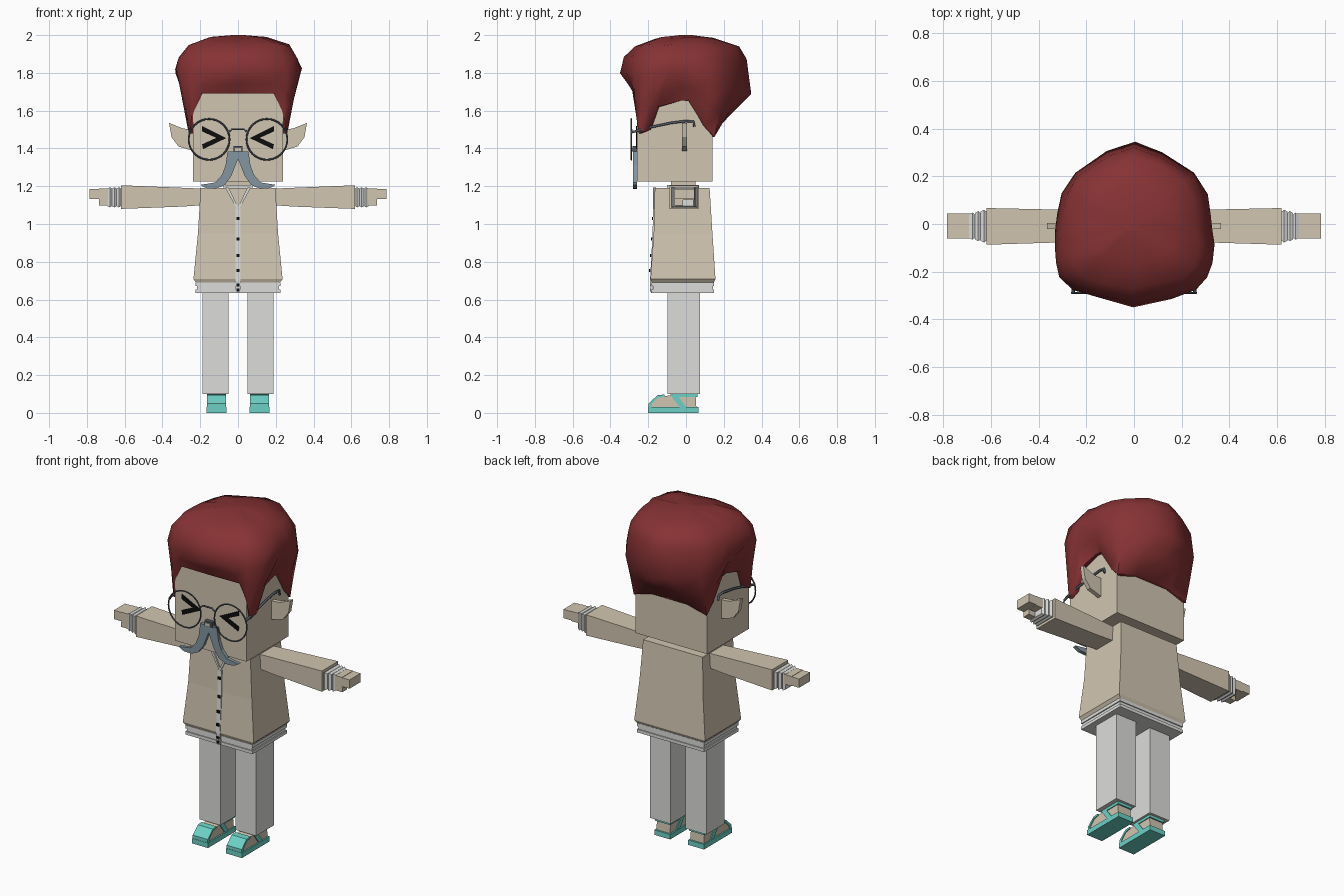
import bpy, bmesh, random
from mathutils import Vector

random.seed(4)
cube = bpy.data.objects.get("Cube")
if cube:
    bpy.data.objects.remove(cube, do_unlink=True)


def material(name, r, g, b):
    m = bpy.data.materials.new(name)
    m.use_nodes = True
    m.diffuse_color = (r, g, b, 1)
    m.node_tree.nodes["Principled BSDF"].inputs["Base Color"].default_value = (r, g, b, 1)
    return m


BEIGE = material("warm beige", 0.64, 0.56, 0.44)
GREY = material("pale grey", 0.72, 0.72, 0.71)
RED = material("dark red", 0.24, 0.032, 0.034)
TEAL = material("teal", 0.15, 0.64, 0.56)
SLATE = material("slate blue", 0.23, 0.30, 0.35)
METAL = material("dark metal", 0.08, 0.10, 0.125)
BLACK = material("black", 0.004, 0.004, 0.004)


def finish(obj, mat, mirror):
    obj.data.materials.append(mat)
    if mirror:
        obj.modifiers.new("Mirror", 'MIRROR')
    return obj


def loft(name, rings, mat, mirror=False, caps=True):
    """Skin a row of equal-length point rings."""
    bm = bmesh.new()
    rows = [[bm.verts.new(p) for p in ring] for ring in rings]
    n = len(rows[0])
    for a, b in zip(rows, rows[1:]):
        for i in range(n):
            j = (i + 1) % n
            bm.faces.new((a[i], a[j], b[j], b[i]))
    if caps:
        bm.faces.new(rows[0])
        bm.faces.new(rows[-1])
    bmesh.ops.recalc_face_normals(bm, faces=bm.faces)
    me = bpy.data.meshes.new(name)
    bm.to_mesh(me)
    bm.free()
    obj = bpy.data.objects.new(name, me)
    bpy.context.collection.objects.link(obj)
    return finish(obj, mat, mirror)


def prism(name, pts, axis, a, b, mat, mirror=False):
    """Extrude an outline: (y, z) along x, or (x, z) along y."""
    place = (lambda p, d: (d, p[0], p[1])) if axis == 'x' else (lambda p, d: (p[0], d, p[1]))
    return loft(name, [[place(p, d) for p in pts] for d in (a, b)], mat, mirror)


def rect_z(z, x0, x1, y0, y1):
    return [(x0, y0, z), (x1, y0, z), (x1, y1, z), (x0, y1, z)]


def rect_x(x, y0, y1, z0, z1):
    return [(x, y0, z0), (x, y1, z0), (x, y1, z1), (x, y0, z1)]


def box(name, x0, x1, y0, y1, z0, z1, mat, mirror=False):
    return loft(name, [rect_z(z, x0, x1, y0, y1) for z in (z0, z1)], mat, mirror)


def wire(name, pts, radius, mat, mirror=False):
    cu = bpy.data.curves.new(name, 'CURVE')
    cu.dimensions = '3D'
    cu.bevel_depth = radius
    cu.bevel_resolution = 1
    cu.use_fill_caps = True
    sp = cu.splines.new('POLY')
    sp.points.add(len(pts) - 1)
    for q, p in zip(sp.points, pts):
        q.co = (*p, 1)
    obj = bpy.data.objects.new(name, cu)
    bpy.context.collection.objects.link(obj)
    return finish(obj, mat, mirror)


# Head and neck
box("head", -0.238, 0.238, -0.26, 0.14, 1.225, 1.78, BEIGE)
box("neck", -0.065, 0.065, -0.08, 0.05, 1.17, 1.24, BEIGE)
prism("ear", [(0.23, 1.50), (0.29, 1.505), (0.365, 1.535), (0.352, 1.46), (0.315, 1.41),
              (0.23, 1.385)], 'y', -0.022, 0.004, BEIGE, True)

# Squeezed-shut eyes
prism("eye", [(0.062, 1.455), (0.19, 1.518), (0.19, 1.49), (0.115, 1.456), (0.19, 1.422),
              (0.185, 1.396)], 'y', -0.266, -0.259, BLACK, True)

# Nose and moustache
box("nose_outline", -0.025, 0.025, -0.284, -0.259, 1.38, 1.412, METAL)
box("nose", -0.016, 0.016, -0.289, -0.259, 1.386, 1.403, BEIGE)
prism("moustache", [(0, 1.385), (0.055, 1.385), (0.066, 1.31), (0.085, 1.26), (0.12, 1.22),
                    (0.20, 1.207), (0.165, 1.188), (0.115, 1.186), (0.07, 1.207),
                    (0.035, 1.255), (0.0, 1.345)], 'y', -0.28, -0.259, SLATE, True)

# Glasses
bpy.ops.mesh.primitive_torus_add(major_segments=32, minor_segments=6, major_radius=0.108,
                                 minor_radius=0.0045)
lens = bpy.context.object
lens.name = "glasses_rim"
for v in lens.data.vertices:
    x, y, z = v.co
    v.co = (x + 0.153, z - 0.289, y + 1.448)
finish(lens, METAL, True)
lens.data.flip_normals()
wire("glasses_bridge", [(-0.052, -0.289, 1.485), (-0.03, -0.289, 1.502), (0.03, -0.289, 1.502),
                        (0.052, -0.289, 1.485)], 0.005, METAL)
wire("glasses_temple", [(0.255, -0.289, 1.485), (0.256, -0.20, 1.51), (0.25, -0.08, 1.535),
                        (0.247, 0.0, 1.545), (0.247, 0.04, 1.542), (0.247, 0.044, 1.515)],
     0.007, METAL, True)

# Hair: half outlines from the brow round to the nape, mirrored into full rings
hem = [(0, -.275, 1.69), (.20, -.272, 1.69), (.242, -.268, 1.6), (.255, -.25, 1.48),
       (.265, -.2, 1.5), (.26, -.15, 1.62), (.255, -.02, 1.655), (.255, .02, 1.65),
       (.25, .10, 1.52), (.243, .15, 1.46), (.12, .16, 1.5), (0, .16, 1.5)]
bulge = [(0, -.345, 1.8), (.16, -.31, 1.8), (.255, -.28, 1.8), (.31, -.225, 1.8),
         (.333, -.16, 1.82), (.333, -.09, 1.82), (.325, -.02, 1.8), (.32, .04, 1.78),
         (.305, .13, 1.75), (.25, .215, 1.72), (.12, .305, 1.7), (0, .345, 1.69)]


def full(half):
    pts = [Vector(p) for p in half]
    return pts + [Vector((-p.x, p.y, p.z)) for p in reversed(pts[1:-1])]


def shrink(ring, k, z):
    return [Vector((p.x * k, p.y * k, z)) for p in ring]


def rough(ring, amount):
    return [p + Vector([random.uniform(-amount, amount) for _ in range(3)]) for p in ring]


low, wide = full(hem), full(bulge)
inner = [Vector((p.x * 0.88, (p.y + 0.06) * 0.88 - 0.06, p.z)) for p in low]
middle = [Vector((a.x + (b.x - a.x) * 0.45, a.y + (b.y - a.y) * 0.5, (a.z + b.z) / 2))
          for a, b in zip(low, wide)]
hair = loft("hair", [inner, low, middle, rough(wide, 0.006),
                     rough(shrink(wide, 0.94, 1.88), 0.008), rough(shrink(wide, 0.80, 1.945), 0.007),
                     rough(shrink(wide, 0.48, 1.985), 0.007), shrink(wide, 0.1, 2.0)], RED)

# Jumper body
levels = [(0.69, 0.222, -0.18, 0.147), (0.708, 0.236, -0.188, 0.156), (0.95, 0.212, -0.171, 0.14),
          (1.19, 0.198, -0.165, 0.125)]
loft("jumper", [rect_z(z, -w, w, f, b) for z, w, f, b in levels], BEIGE)
for i in range(3):
    z, w = 0.634 + i * 0.0187, 0.224 - (i % 2) * 0.006
    box(f"hem_rib_{i + 1}", -w, w, -w + 0.042, w - 0.076, z, z + 0.0187, GREY)


def front(z):
    """Depth of the jumper's front at a height."""
    for a, b in zip(levels, levels[1:]):
        if z <= b[0]:
            t = max(0, (z - a[0]) / (b[0] - a[0]))
            return a[2] + (b[2] - a[2]) * t
    return levels[-1][2]


# Button band, buttons, neckline trim and collar
heights = [0.634, 0.70, 0.95, 1.08]
prism("button_band", [(front(z) - 0.006, z) for z in heights]
      + [(front(z) + 0.004, z) for z in reversed(heights)], 'x', -0.013, 0.013, GREY)
for i, z in enumerate((0.65, 0.676, 0.755, 0.832, 0.92, 1.03)):
    y = front(z)
    box(f"button_{i + 1}", -0.009, 0.009, y - 0.011, y, z - 0.008, z + 0.008, BLACK)
prism("neckline_trim", [(0, 1.068), (0, 1.09), (0.05, 1.193), (0.068, 1.193)], 'y',
      -0.175, -0.16, GREY, True)
box("collar", -0.078, 0.078, -0.10, 0.07, 1.185, 1.206, GREY)

# Arms
loft("sleeve", [rect_x(0.18, -0.073, 0.058, 1.10, 1.187), rect_x(0.30, -0.077, 0.06, 1.092, 1.192),
                rect_x(0.62, -0.087, 0.067, 1.08, 1.205)], BEIGE, True)
for i in range(3):
    x, s = 0.62 + i * 0.024, 0.006 * i
    loft(f"cuff_rib_{i + 1}", [rect_x(x, -0.07 + s, 0.052 - s, 1.095, 1.188),
                               rect_x(x + 0.01, -0.078 + s, 0.06 - s, 1.088, 1.195),
                               rect_x(x + 0.024, -0.07 + s, 0.052 - s, 1.095, 1.188)], GREY, True)
box("palm", 0.685, 0.735, -0.06, 0.045, 1.128, 1.187, BEIGE, True)
box("fingers", 0.735, 0.785, -0.06, 0.045, 1.132, 1.185, BEIGE, True)
box("thumb", 0.69, 0.737, -0.06, -0.015, 1.098, 1.13, BEIGE, True)

# Legs, feet and sandals
box("trouser_leg", 0.05, 0.189, -0.097, 0.075, 0.10, 0.64, GREY, True)
prism("foot", [(-0.188, 0.025), (-0.188, 0.05), (-0.145, 0.084), (-0.09, 0.092), (0.05, 0.105),
               (0.055, 0.025)], 'x', 0.068, 0.158, BEIGE, True)
box("sandal_sole", 0.06, 0.166, -0.2, 0.065, 0, 0.03, TEAL, True)
straps = {
    "toe_strap": [(-0.198, 0.025), (-0.198, 0.05), (-0.15, 0.094), (-0.115, 0.097),
                  (-0.115, 0.086), (-0.148, 0.08), (-0.182, 0.045), (-0.182, 0.025)],
    "instep_strap": [(-0.03, 0.025), (-0.085, 0.098), (-0.05, 0.1), (0.005, 0.025)],
    "ankle_strap": [(-0.05, 0.084), (-0.05, 0.1), (0.06, 0.1), (0.06, 0.084)],
}
for name, outline in straps.items():
    prism(name, outline, 'x', 0.063, 0.163, TEAL, True)

# Smooth shading for the hair and rims
for obj in (hair, lens):
    bpy.ops.object.select_all(action='DESELECT')
    obj.select_set(True)
    bpy.context.view_layer.objects.active = obj
    bpy.ops.object.shade_smooth_by_angle(angle=0.9)
